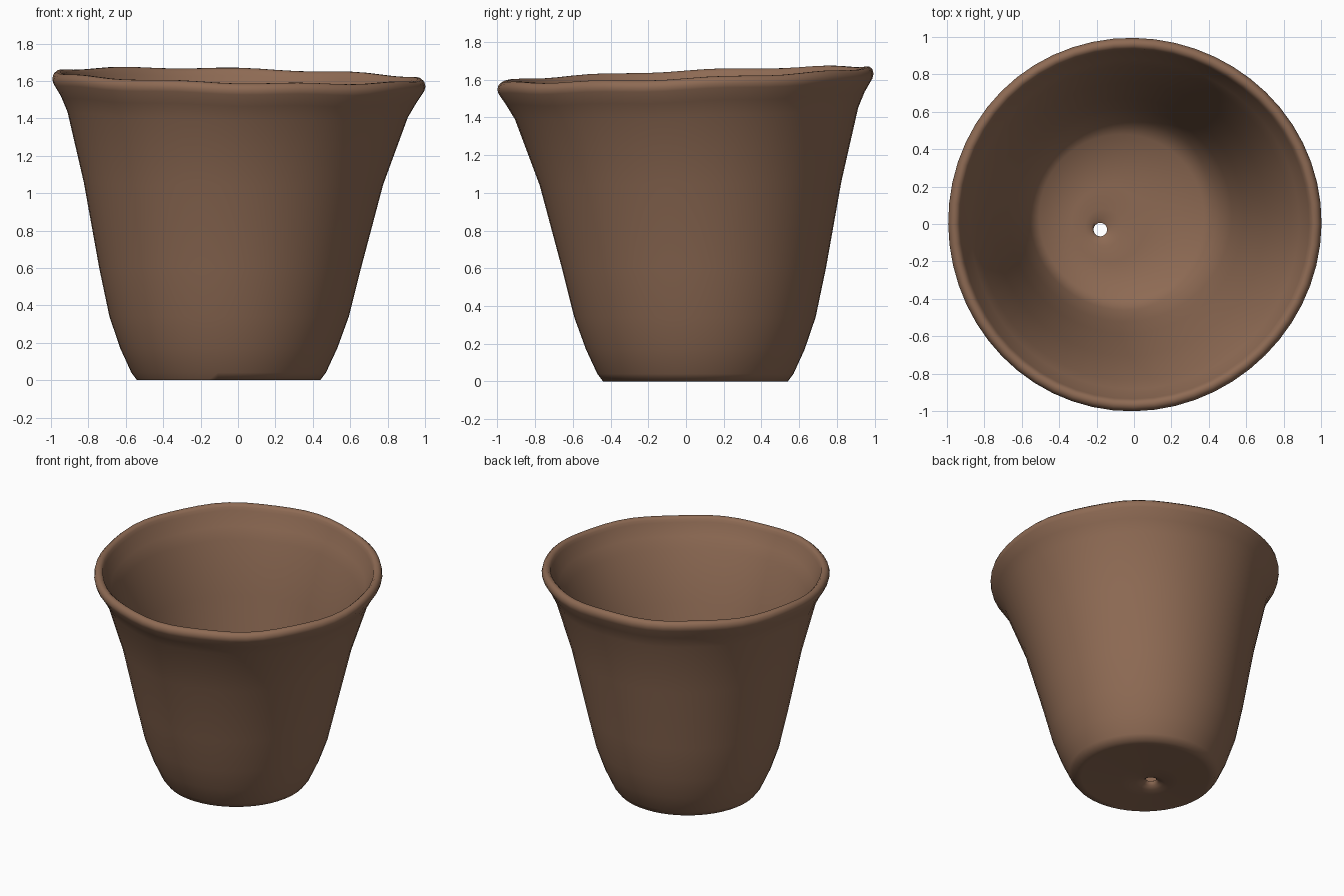
import bpy
import bmesh
from math import sin, cos, pi, tau, radians
from mathutils import Vector

SIDES = 56
WALL = 0.07                          # wall thickness
FLOOR = 0.09                         # height of the inner floor
FOOT = 0.5                           # radius of the base
TOP = 1.5                            # height where the rim begins
HOLE = 0.036                         # radius of the drain hole
HOLE_CENTRE = Vector((-0.18, -0.03))
FOOT_CENTRE = Vector((-0.05, 0.05))  # the pot leans back to the axis as it rises


def wall_centre(height):
    """Middle of the pot at a height: offset at the foot, on the axis at the rim."""
    return FOOT_CENTRE * max(0, 1 - (height / TOP) ** 2)


def base_centre(radius):
    """Middle of a base ring: drifts from the foot centre to the drain hole."""
    return HOLE_CENTRE.lerp(FOOT_CENTRE, min(1, (radius - HOLE) / (FOOT - HOLE)))


def add_ring(bm, radius, height, centre):
    """One ring of vertices; tilt and hand-made unevenness grow towards the rim."""
    lift = max(0, 2 * height / TOP - 1)
    ring = []
    for i in range(SIDES):
        angle = tau * i / SIDES
        uneven = radius * (1 + lift * sin(3 * angle + 1) / 200)
        x = centre.x + uneven * cos(angle)
        y = centre.y + uneven * sin(angle)
        tilt = y / 30 - x / 55 + sin(9 * angle) / 250
        ring.append(bm.verts.new((x, y, height + lift * tilt)))
    return ring


def bridge(bm, lower, upper):
    """Join two rings with quads."""
    for i in range(SIDES):
        j = (i + 1) % SIDES
        bm.faces.new((lower[i], lower[j], upper[j], upper[i]))


cube = bpy.data.objects.get("Cube")
if cube:
    bpy.data.objects.remove(cube)

# Fired clay colour
clay = bpy.data.materials.new("brown_clay")
clay.use_nodes = True
colour = (0.27, 0.145, 0.088, 1)
clay.diffuse_color = colour
clay.node_tree.nodes["Principled BSDF"].inputs["Base Color"].default_value = colour

# Outer wall profile: radius and height
outside = [(0.49, 0), (0.52, 0.04), (0.58, 0.17), (0.64, 0.34), (0.7, 0.6),
           (0.8, 1.05), (0.91, 1.42), (0.95, TOP)]

# Rounded lip, swept from the outer wall over to the inner wall
lip = []
for step in range(7):
    angle = pi * (step / 5 - 0.2)
    lip.append((0.965 + 0.033 * cos(angle), 1.59 + 0.04 * sin(angle)))

# Inner wall follows the outer one at the wall thickness
inside = [(radius - WALL, height) for radius, height in reversed(outside[2:])]

# Base rings: the underside and floor both dip into the drain hole
base_radii = [HOLE, 0.055, 0.1, 0.2, 0.44]

bm = bmesh.new()
rings = []
for radius in base_radii:
    rings.append(add_ring(bm, radius, 0.002 / radius, base_centre(radius)))
for radius, height in outside + lip + inside:
    rings.append(add_ring(bm, radius, height, wall_centre(height)))
for radius in reversed(base_radii):
    rings.append(add_ring(bm, radius, FLOOR - 0.001 / radius, base_centre(radius)))

# The last ring joins the first inside the drain hole
for lower, upper in zip(rings, rings[1:] + rings[:1]):
    bridge(bm, lower, upper)
bmesh.ops.recalc_face_normals(bm, faces=bm.faces)

mesh = bpy.data.meshes.new("flower_pot")
bm.to_mesh(mesh)
bm.free()
mesh.materials.append(clay)
pot = bpy.data.objects.new("flower_pot", mesh)
bpy.context.collection.objects.link(pot)

# Smooth clay surface
bpy.context.view_layer.objects.active = pot
pot.select_set(True)
bpy.ops.object.shade_smooth_by_angle(angle=radians(60))
